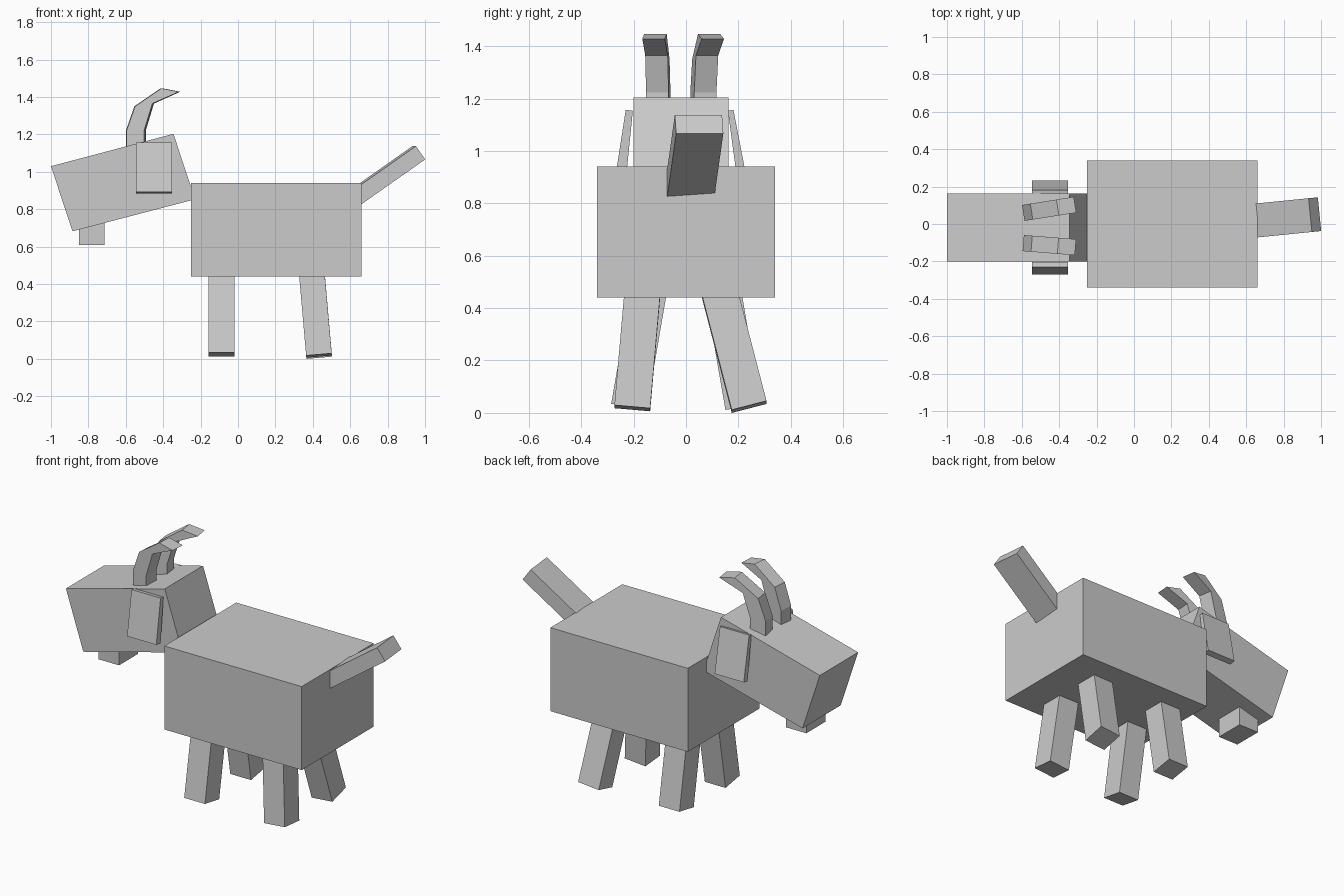
import bpy
import bmesh
from math import radians
from mathutils import Matrix, Vector, Euler

cube = bpy.data.objects.get("Cube")
if cube:
    bpy.data.objects.remove(cube, do_unlink=True)

# One plain grey for the whole animal
GREY = (0.6, 0.6, 0.6, 1.0)
grey = bpy.data.materials.new("plain grey")
grey.use_nodes = True
grey.diffuse_color = GREY
grey.node_tree.nodes["Principled BSDF"].inputs["Base Color"].default_value = GREY


def finish(name, bm):
    bmesh.ops.recalc_face_normals(bm, faces=bm.faces)
    mesh = bpy.data.meshes.new(name)
    bm.to_mesh(mesh)
    bm.free()
    mesh.materials.append(grey)
    obj = bpy.data.objects.new(name, mesh)
    bpy.context.collection.objects.link(obj)
    return obj


def box(name, size, offset, place, turn=(0, 0, 0)):
    """Block shifted by offset, turned (degrees), then moved to place."""
    bm = bmesh.new()
    bmesh.ops.create_cube(bm, size=1)
    turned = Euler([radians(a) for a in turn]).to_matrix().to_4x4()
    move = Matrix.Translation(place) @ turned @ Matrix.Translation(offset)
    bm.transform(move @ Matrix.Diagonal((*size, 1)))
    return finish(name, bm)


def loft(name, rings):
    """Skin a row of four-sided rings and close both ends."""
    bm = bmesh.new()
    rows = [[bm.verts.new(p) for p in ring] for ring in rings]
    for a, b in zip(rows, rows[1:]):
        for i in range(4):
            j = (i + 1) % 4
            bm.faces.new((a[i], a[j], b[j], b[i]))
    bm.faces.new(rows[0])
    bm.faces.new(rows[-1])
    return finish(name, bm)


# Body and beard
box("body", (0.91, 0.68, 0.5), (0, 0, 0), (0.205, 0, 0.69))
box("beard", (0.135, 0.18, 0.17), (0, 0, 0), (-0.782, -0.015, 0.695))

# Head, a tilted and slightly slanted block
head = [(-1, 1.03), (-0.345, 1.203), (-0.229, 0.853), (-0.885, 0.682)]
loft("head", [[(x, y, z) for x, z in head] for y in (-0.2, 0.162)])

# Ears, thin slabs flaring outward towards the bottom
ears = {
    "right_ear": [(-0.23, 1.157), (-0.203, 1.153), (-0.23, 0.885), (-0.271, 0.893)],
    "left_ear": [(0.181, 1.157), (0.16, 1.153), (0.196, 0.885), (0.232, 0.893)],
}
for name, outline in ears.items():
    loft(name, [[(x, y, z) for y, z in outline] for x in (-0.545, -0.352)])

# Horns, bent backward and splayed: front and back point of each ring
bends = [((0, 1.08), (0.094, 1.08)), ((0, 1.222), (0.094, 1.222)),
         ((0.045, 1.35), (0.138, 1.365)), ((0.186, 1.446), (0.28, 1.428))]
for name, y, yaw in (("right_horn", -0.102, -4.5), ("left_horn", 0.059, 9)):
    turn = Matrix.Rotation(radians(yaw), 3, "Z")
    base = Vector((-0.592, y, 0))
    loft(name, [[base + turn @ Vector((x, side, z))
                 for (x, z), side in ((f, -0.043), (f, 0.043), (b, 0.043), (b, -0.043))]
                for f, b in bends])

# Legs, each standing on its foot and leaning inward to the body
legs = (("front_right_leg", (-0.088, -0.218, 0.023), -9.8, 0),
        ("front_left_leg", (-0.088, 0.218, 0.023), 9.8, 0),
        ("hind_right_leg", (0.433, -0.205, 0.018), -5, -5),
        ("hind_left_leg", (0.433, 0.241, 0.023), 14.5, -5))
for name, foot, lean, slant in legs:
    box(name, (0.137, 0.137, 0.5), (0, 0, 0.25), foot, (lean, slant, 0))

# Tail, pointing up and back
box("tail", (0.5, 0.181, 0.087), (-0.25, 0, 0), (0.967, 0.05, 1.102), (0, -35, 5.7))
